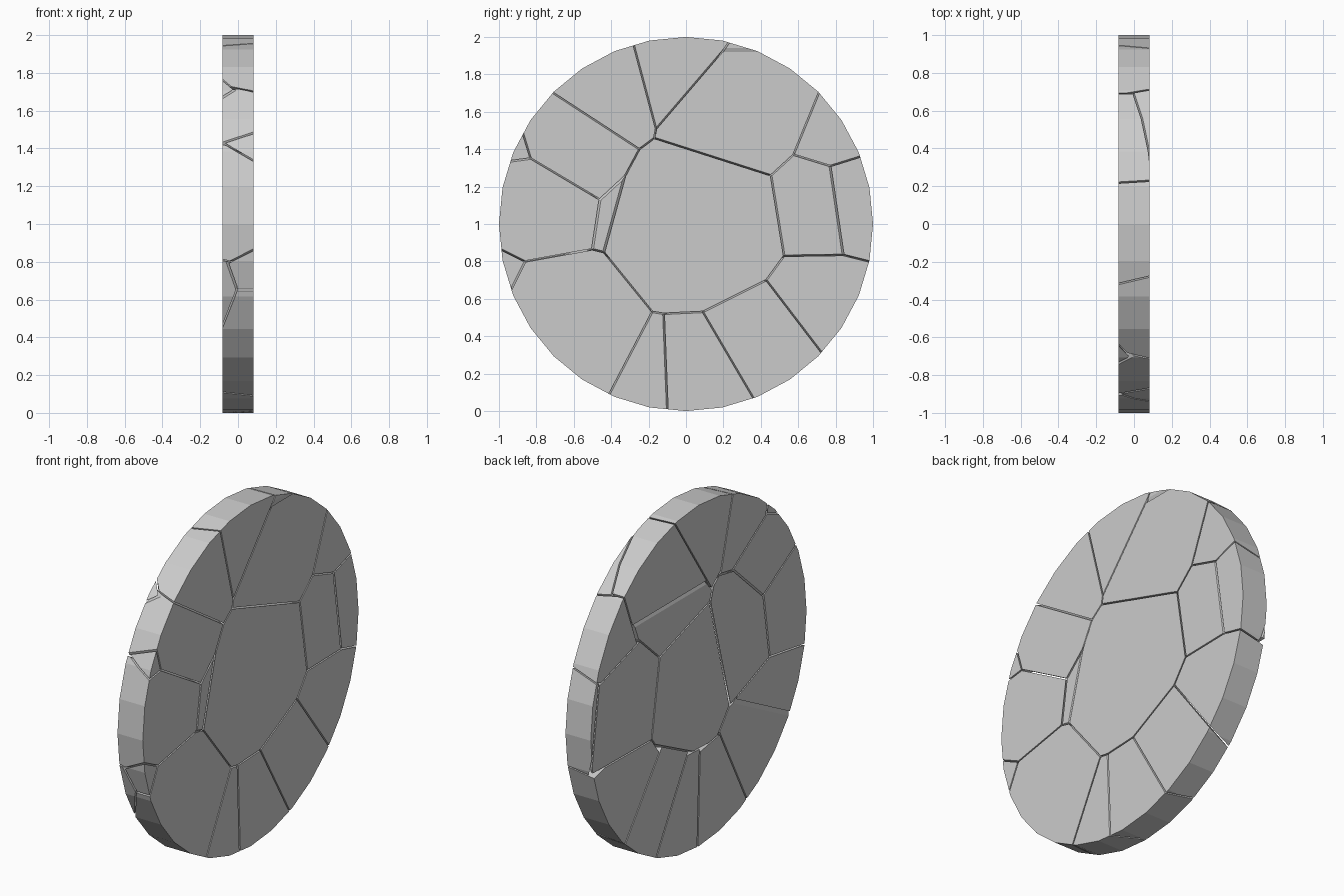
import bpy, bmesh, math
from mathutils import Vector, Matrix

if "Cube" in bpy.data.objects:
    bpy.data.objects.remove(bpy.data.objects["Cube"])

H = 0.082      # half thickness of the disc
GAP = 0.004    # half width of the cracks

# Crack junctions on the +x face (y, z)
FRONT = dict(
    a=(-.17, 1.46), b=(.455, 1.26), c=(.525, .83), d=(.43, .70), e=(.09, .53),
    f=(-.12, .52), g=(-.18, .53), h=(-.44, .85), i=(-.33, 1.25), j=(-.25, 1.40),
    k=(-.46, 1.13), l=(-.50, .865), m=(-.16, 1.51), n=(.20, 1.93), o=(.575, 1.37),
    p=(.77, 1.31), q=(.84, .835), r=(-.86, .80), s=(-.83, 1.35),
    A=(-.71, 1.70), B=(-.28, 1.96), D=(.37, 1.93), E=(.71, 1.70), F=(.93, 1.36),
    G=(.98, .80), H=(.72, .32), I=(.36, .07), J=(-.10, .01), K=(-.41, .09),
    L=(-.93, .66), M=(-.98, .86), N=(-.94, 1.335), O=(-.87, 1.48))

# Crack junctions on the -x face, only for shards hidden from +x
BACK = dict(
    u=(-.32, 1.496), v=(-.19, 1.52), w=(-.135, 1.476), x=(-.11, 1.40),
    y=(-.63, 1.71), z=(-.64, 1.77), t=(-.745, 1.667),
    k=(-.08, 1.527), l=(.22, 1.975), m=(.62, 1.54), n=(.69, 1.72),
    a=(-.98, .81), b=(-.66, .86), c=(-.285, .713), d=(-.37, .705),
    e=(-.836, .46), f=(-1.0, .6), g=(-1.0, .9))

# Cracks: shard on the left, shard on the right, line, drift to the left through the thickness
FRONT_CRACKS = [
    ("center", "top_right", "ba", .042), ("center", "top_left", "aj", .05),
    ("center", "upper_left", "ji", .05), ("center", "inner_sliver", "ih", .18),
    ("center", "lower_left", "hg", .035), ("center", "bottom_left", "gf", .05),
    ("center", "bottom", "fe", .045), ("center", "bottom_right", "ed", .055),
    ("center", "lower_right", "dc", .05), ("center", "inner_right", "cb", .095),
    ("inner_sliver", "upper_left", "ik", -.176), ("inner_sliver", "left", "kl", -.156),
    ("inner_sliver", "lower_left", "lh", -.095),
    ("top_left", "top", "mB", .04), ("top_left", "top_right", "am", 0),
    ("upper_left", "top_left", "jA", -.048), ("top", "top_right", "mn", -.06),
    ("top_right", "top_chip", "Dn", .41), ("top_right", "upper_right", "oE", .035),
    ("top_right", "inner_right", "bo", .052), ("upper_right", "inner_right", "op", .03),
    ("upper_right", "rim_right", "pF", -.05), ("inner_right", "rim_right", "qp", -.15),
    ("inner_right", "lower_right", "cq", -.04), ("rim_right", "lower_right", "qG", -.03),
    ("lower_right", "bottom_right", "dH", -.06), ("bottom_right", "bottom", "eI", .035),
    ("bottom", "bottom_left", "fJ", .11), ("bottom_left", "lower_left", "gK", -.04),
    ("upper_left", "left", "sk", .025), ("left_chip", "upper_left", "sO", .043),
    ("left_chip", "left", "Ns", .09), ("left", "lower_left", "rl", 0),
    ("left", "lower_left_chip", "Mr", -.07), ("lower_left", "lower_left_chip", "rL", 0)]

BACK_CRACKS = [
    ("inner_sliver", "top_left", "vu", .17), ("inner_sliver", "top", "wv", .17),
    ("inner_sliver", "top_right", "xw", .20),
    ("upper_left_chip", "top_left", "yz", .19), ("upper_left_chip", "upper_left", "ty", .066),
    ("top", "top_chip", "kl", -.01), ("top_chip", "upper_right", "mn", 0),
    ("left", "left_wedge", "ab", -.04), ("inner_sliver", "left_wedge", "bc", -.03),
    ("left_wedge", "lower_left", "ed", .47), ("lower_left_chip", "left_wedge", "fg", -.14)]


def crack_plane(points, line, drift, side):
    """Plane through a line on one face, slanting through the thickness."""
    p, q = (Vector(points[c]) for c in line)
    t = (q - p).normalized()
    normal = Vector((side * drift / (2 * H), -t.y, t.x)).normalized()
    return Vector((side * H, p.x, p.y)), normal


# Collect the cutting planes of every shard
shards = {}
for cracks, points, side in ((FRONT_CRACKS, FRONT, 1), (BACK_CRACKS, BACK, -1)):
    for left, right, line, drift in cracks:
        co, no = crack_plane(points, line, drift, side)
        shards.setdefault(left, []).append((co, -no))
        shards.setdefault(right, []).append((co, no))


def build_shard(name, planes):
    """32-sided disc trimmed down to one shard."""
    bm = bmesh.new()
    bmesh.ops.create_cone(bm, cap_ends=True, segments=32, radius1=1, radius2=1, depth=2 * H,
                          matrix=Matrix.Translation((0, 0, 1)) @ Matrix.Rotation(math.pi / 2, 4, 'Y'))
    for co, no in planes:
        bmesh.ops.bisect_plane(bm, geom=bm.verts[:] + bm.edges[:] + bm.faces[:], dist=1e-6,
                               plane_co=co - no * GAP, plane_no=no, clear_outer=True)
        rim = [e for e in bm.edges if e.is_boundary]
        if rim:
            bmesh.ops.holes_fill(bm, edges=rim, sides=0)
    bmesh.ops.recalc_face_normals(bm, faces=bm.faces[:])
    mesh = bpy.data.meshes.new(name)
    bm.to_mesh(mesh)
    bm.free()
    bpy.context.collection.objects.link(bpy.data.objects.new(name + "_shard", mesh))


for name, planes in shards.items():
    build_shard(name, planes)
